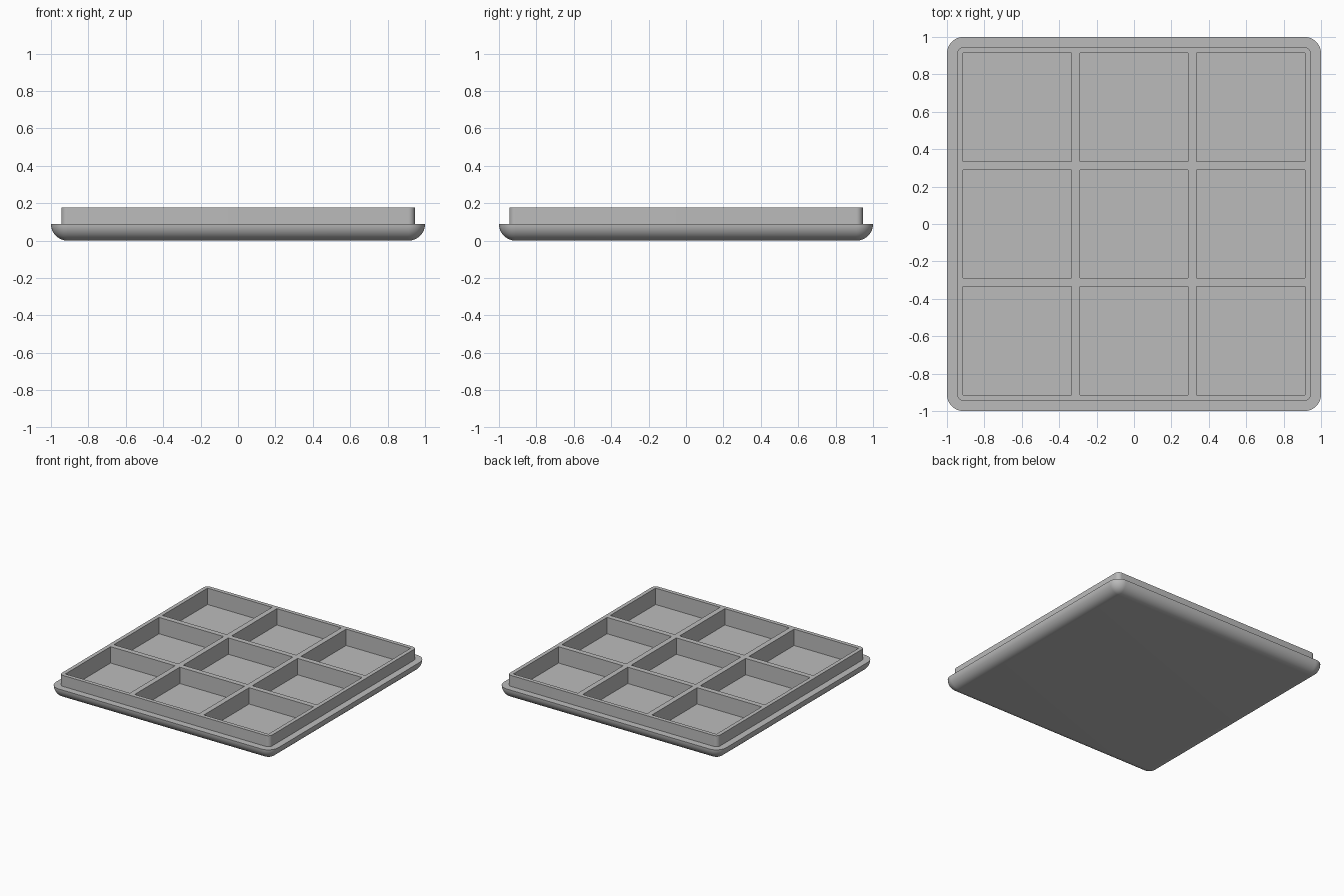
import bpy, bmesh, math
from mathutils import Matrix

if "Cube" in bpy.data.objects:
    bpy.data.objects.remove(bpy.data.objects["Cube"])

SEG = 12             # segments per quarter round
HALF = 1.0           # half width of the base
ROUND = 0.089        # base corner and underside radius
RIM_HALF, RIM_ROUND = 0.945, 0.034
LEDGE, TOP, FLOOR = 0.089, 0.178, 0.045
POCKET, PITCH = 0.58, 0.623

grey = bpy.data.materials.new("plain grey")
grey.use_nodes = True
grey.diffuse_color = (0.5, 0.5, 0.5, 1)
grey.node_tree.nodes["Principled BSDF"].inputs["Base Color"].default_value = (0.5, 0.5, 0.5, 1)


def make_object(name, bm):
    bmesh.ops.recalc_face_normals(bm, faces=bm.faces)
    mesh = bpy.data.meshes.new(name)
    bm.to_mesh(mesh)
    bm.free()
    mesh.materials.append(grey)
    obj = bpy.data.objects.new(name, mesh)
    bpy.context.collection.objects.link(obj)
    return obj


def rounded_ring(bm, half, radius, z):
    """Loop of vertices around a rounded square."""
    ring = []
    for corner in range(4):
        mid = math.radians(45 + 90 * corner)
        cx = math.copysign(half - radius, math.cos(mid))
        cy = math.copysign(half - radius, math.sin(mid))
        for i in range(SEG + 1):
            a = math.radians(90 * (corner + i / SEG))
            ring.append(bm.verts.new((cx + radius * math.cos(a), cy + radius * math.sin(a), z)))
    return ring


# Tray body: rounded underside, ledge and raised rim
bm = bmesh.new()
levels = []
for i in range(SEG + 1):
    a = math.pi / 2 * i / SEG
    r = max(ROUND * math.sin(a), 1e-7)
    levels.append((HALF - ROUND + r, r, ROUND * (1 - math.cos(a))))
levels += [(RIM_HALF, RIM_ROUND, LEDGE), (RIM_HALF, RIM_ROUND, TOP)]
rings = [rounded_ring(bm, *level) for level in levels]
for low, high in zip(rings, rings[1:]):
    for i in range(len(low)):
        j = (i + 1) % len(low)
        bm.faces.new((low[i], low[j], high[j], high[i]))
bm.faces.new(rings[0][::-1])
bm.faces.new(rings[-1])
bmesh.ops.remove_doubles(bm, verts=bm.verts, dist=1e-5)
tray = make_object("compartment_tray", bm)

# Nine square pockets cut from above
bm = bmesh.new()
depth = 0.3
for ix in (-1, 0, 1):
    for iy in (-1, 0, 1):
        place = Matrix.Translation((ix * PITCH, iy * PITCH, FLOOR + depth / 2))
        bmesh.ops.create_cube(bm, size=1, matrix=place @ Matrix.Diagonal((POCKET, POCKET, depth, 1)))
cutter = make_object("pocket_cutter", bm)
cutter.hide_render = True

cut = tray.modifiers.new("pockets", "BOOLEAN")
cut.operation = "DIFFERENCE"
cut.solver = "EXACT"
cut.object = cutter
bpy.ops.object.select_all(action="DESELECT")
tray.select_set(True)
bpy.context.view_layer.objects.active = tray
bpy.ops.object.modifier_apply(modifier=cut.name)
bpy.data.objects.remove(cutter)
bpy.ops.object.shade_smooth_by_angle(angle=math.radians(30))
